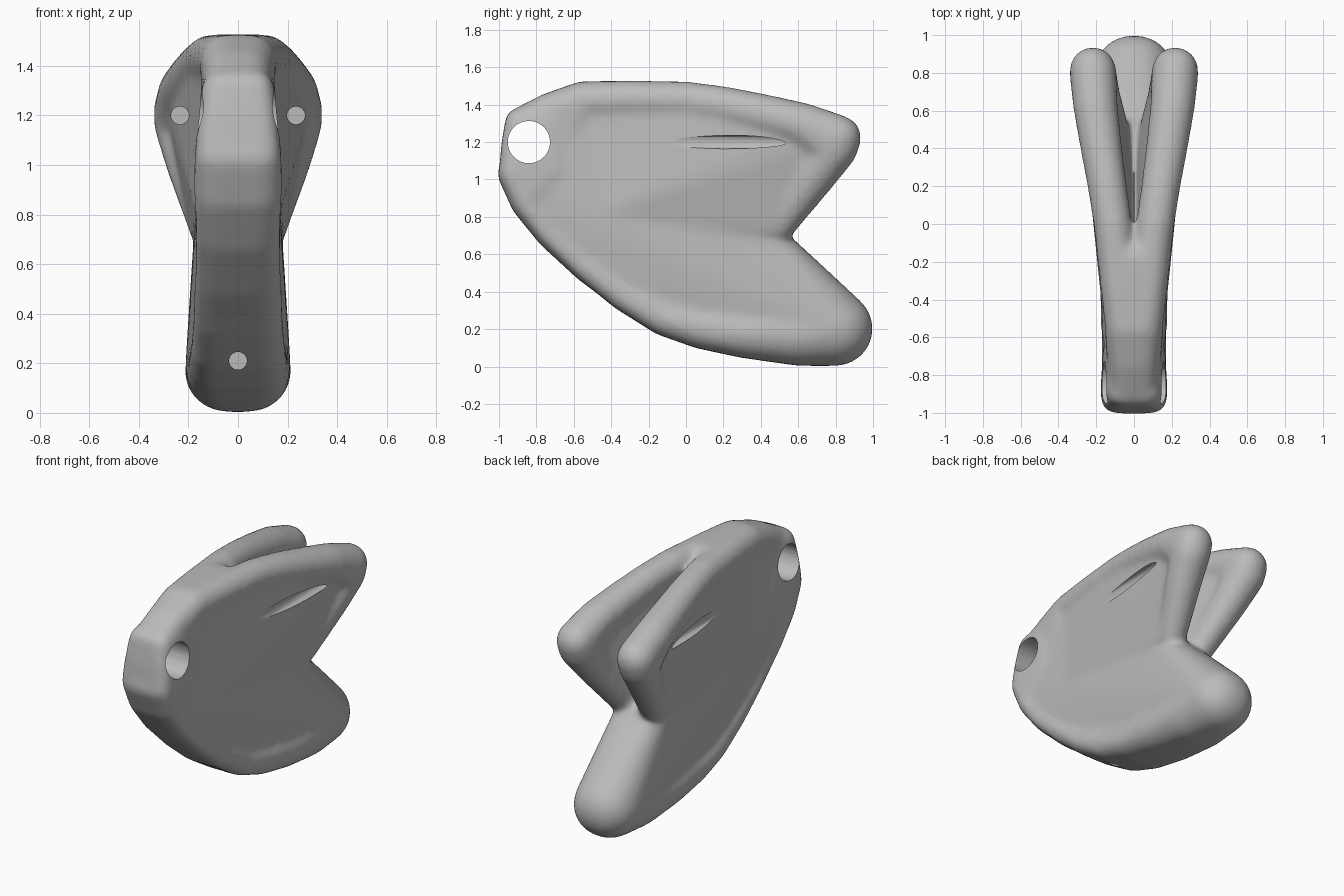
import bpy, bmesh
from math import pi
from mathutils import Matrix, Vector

cube = bpy.data.objects.get("Cube")
if cube:
    bpy.data.objects.remove(cube, do_unlink=True)

grey = bpy.data.materials.new("neutral_grey")
grey.use_nodes = True
GREY = (0.5, 0.5, 0.5, 1)
grey.diffuse_color = GREY
grey.node_tree.nodes["Principled BSDF"].inputs["Base Color"].default_value = GREY

bm = bmesh.new()


def hull(balls):
    """Add a rounded solid: the convex hull of balls (x, y, z, radius)."""
    part = bmesh.new()
    for x, y, z, r in balls:
        bmesh.ops.create_icosphere(part, subdivisions=3, radius=r,
                                   matrix=Matrix.Translation((x, y, z)))
    bmesh.ops.delete(part, geom=part.edges[:], context='EDGES_FACES')
    out = bmesh.ops.convex_hull(part, input=part.verts[:])
    inner = {v for v in out["geom_interior"] if isinstance(v, bmesh.types.BMVert)}
    bmesh.ops.delete(part, geom=list(inner), context='VERTS')
    bmesh.ops.recalc_face_normals(part, faces=part.faces[:])
    temp = bpy.data.meshes.new("temp")
    part.to_mesh(temp)
    part.free()
    bm.from_mesh(temp)
    bpy.data.meshes.remove(temp)


def pair(balls):
    """Each ball together with its mirror image."""
    return [(s * x, y, z, r) for x, y, z, r in balls for s in (-1, 1)]


def chain(stations):
    """Join consecutive groups of balls into one bent bar."""
    for a, b in zip(stations, stations[1:]):
        hull(a + b)


# Two upper arms, each with a thinner web and a rounded trailing edge
arm = [(.05, -.55, 1.42, .105), (.075, -.32, 1.425, .105), (.112, 0, 1.423, .103),
       (.142, .2, 1.395, .105), (.176, .42, 1.345, .112), (.205, .63, 1.29, .12),
       (.218, .815, 1.222, .124)]
for side in (-1, 1):
    bar = [(side * x, y, z, r) for x, y, z, r in arm]
    chain([[b] for b in bar])
    heel = (side * .217, .795, 1.165, .123)
    crotch = (side * .112, .495, .75, .088)
    web = [(x, y, z, .075) for x, y, z, r in bar]
    hull(web + [crotch, (side * .08, -.5, .8, .085)])
    hull([bar[-2], bar[-1], heel])
    chain([[bar[-1], heel], [(side * .183, .685, 1.01, .11)], [crotch]])

# Ridge joining the arms and sloping down to the head
hull(pair([arm[0], (.08, -.19, 1.424, .103)]))
hull(pair([arm[0], (.045, -.73, 1.375, .088), (.05, -.87, 1.31, .082),
           (.06, -.7, 1.0, .08)]))

# Head block round the eyelet
hull(pair([(.07, -.89, 1.305, .078), (.092, -.918, 1.18, .07), (.11, -.933, 1.03, .066),
           (.113, -.86, .87, .064), (.095, -.72, 1.3, .055), (.112, -.68, 1.05, .055)]))

# Curved keel from the head to the lower tip
rim = [(.11, -.933, 1.03, .066), (.113, -.86, .87, .064), (.11, -.73, .71, .065),
       (.107, -.53, .525, .07), (.103, -.33, .375, .08), (.1, -.12, .258, .093),
       (.095, .08, .203, .108), (.08, .32, .176, .132), (.05, .6, .17, .166)]
tip = pair([(.012, .8, .202, .2)])
chain([pair([b]) for b in rim] + [tip])

# Body web between keel, lower tip and crotch
hull(pair([(x * .73, y, z, .075) for x, y, z, r in rim[:6]])
     + pair([(.07, .425, .672, .108), (.06, -.6, 1.3, .08)]) + tip)

mesh = bpy.data.meshes.new("forked_body")
bm.to_mesh(mesh)
bm.free()
body = bpy.data.objects.new("forked_body", mesh)
bpy.context.collection.objects.link(body)
mesh.materials.append(grey)
bpy.context.view_layer.objects.active = body
body.select_set(True)


def apply(kind, **settings):
    mod = body.modifiers.new(kind, kind)
    for key, value in settings.items():
        setattr(mod, key, value)
    bpy.ops.object.modifier_apply(modifier=mod.name)


# Fuse and soften the parts
apply('REMESH', mode='VOXEL', voxel_size=.016)
apply('SMOOTH', factor=.5, iterations=24)


def drill(start, end, radius):
    """Cut a round bore between two points."""
    start, end = Vector(start), Vector(end)
    way = end - start
    cutter_bm = bmesh.new()
    bmesh.ops.create_cone(cutter_bm, cap_ends=True, segments=32, radius1=radius,
                          radius2=radius, depth=way.length,
                          matrix=Matrix.Translation((start + end) / 2)
                          @ way.to_track_quat('Z', 'Y').to_matrix().to_4x4())
    cutter_mesh = bpy.data.meshes.new("bore_cutter")
    cutter_bm.to_mesh(cutter_mesh)
    cutter_bm.free()
    cutter = bpy.data.objects.new("bore_cutter", cutter_mesh)
    cutter.hide_render = True
    bpy.context.collection.objects.link(cutter)
    apply('BOOLEAN', operation='DIFFERENCE', solver='EXACT', object=cutter)
    bpy.data.objects.remove(cutter, do_unlink=True)


# Eyelet, and one blind bore in each arm and in the keel
drill((-1, -.84, 1.2), (1, -.84, 1.2), .113)
for x, z in ((-.234, 1.2), (.234, 1.2), (0, .21)):
    drill((x, -.6, z), (x, .7, z), .036)

bpy.ops.object.shade_smooth_by_angle(angle=pi / 4)
